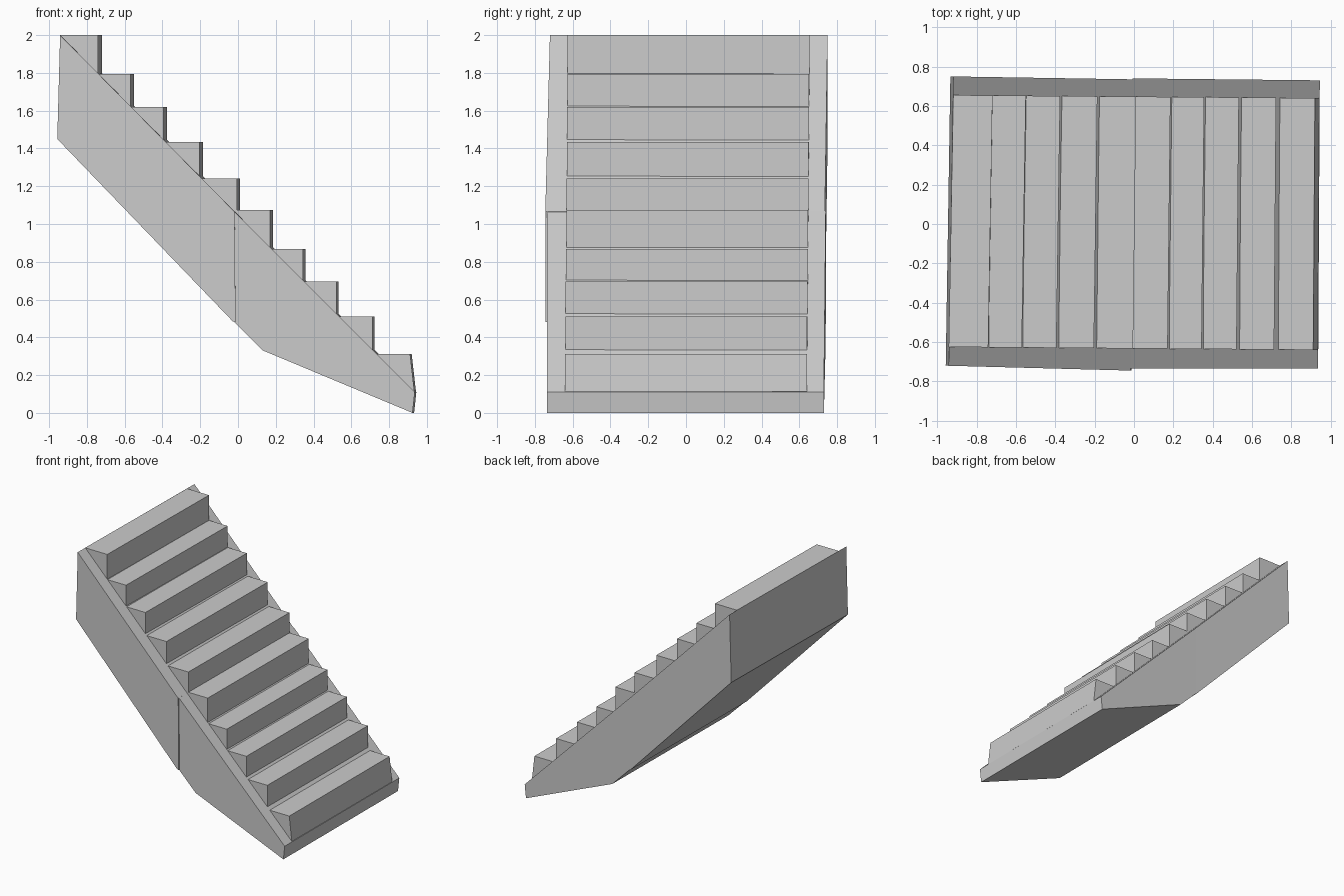
import bpy
import bmesh

cube = bpy.data.objects.get("Cube")
if cube:
    bpy.data.objects.remove(cube, do_unlink=True)

grey = bpy.data.materials.new("plain grey")
grey.use_nodes = True
colour = (0.6, 0.6, 0.6, 1)
grey.diffuse_color = colour
grey.node_tree.nodes["Principled BSDF"].inputs["Base Color"].default_value = colour


def prism(name, profile, front, back):
    """Extrude an x-z profile along y; front and back hold y at the two ends in x."""
    xs = [x for x, z in profile]
    lo, hi = min(xs), max(xs)
    bm = bmesh.new()
    rings = []
    for side, (y_lo, y_hi) in ((-1, front), (1, back)):
        ring = []
        for x, z in profile:
            y = y_lo + (y_hi - y_lo) * (x - lo) / (hi - lo)
            skew = side * (0.008 - 0.004 * x)   # hand-made slant across the width
            ring.append(bm.verts.new((x + skew, y, z)))
        rings.append(ring)
    a, b = rings
    bm.faces.new(a)
    bm.faces.new(b[::-1])
    for i in range(len(a)):
        j = (i + 1) % len(a)
        bm.faces.new((a[j], a[i], b[i], b[j]))
    bmesh.ops.recalc_face_normals(bm, faces=bm.faces[:])
    mesh = bpy.data.meshes.new(name)
    bm.to_mesh(mesh)
    bm.free()
    mesh.materials.append(grey)
    obj = bpy.data.objects.new(name, mesh)
    bpy.context.collection.objects.link(obj)
    return obj


# Upper and lower halves of the sloping base
prism("upper_base",
      [(-0.93, 2.0), (-0.945, 1.45), (-0.02, 0.485), (-0.005, 0.48), (-0.01, 1.065)],
      (-0.72, -0.745), (0.75, 0.735))
prism("lower_base",
      [(-0.015, 1.07), (-0.015, 0.485), (0.14, 0.33), (0.928, 0.0), (0.94, 0.11)],
      (-0.735, -0.735), (0.74, 0.73))

# Ten steps, sunk a little into the base
nosings = [-0.73, -0.56, -0.385, -0.195, 0.003, 0.178, 0.35, 0.527, 0.717, 0.915]
heights = [2.0, 1.795, 1.62, 1.435, 1.24, 1.075, 0.868, 0.695, 0.51, 0.313]
stairs = [(-0.93, 2.0)]
for i, (x, z) in enumerate(zip(nosings, heights)):
    stairs.append((x, z))
    if i < len(heights) - 1:
        stairs.append((x, heights[i + 1]))
stairs += [(0.938, 0.112), (0.9, 0.1), (-0.9, 1.9)]
prism("steps", stairs, (-0.625, -0.64), (0.655, 0.64))
